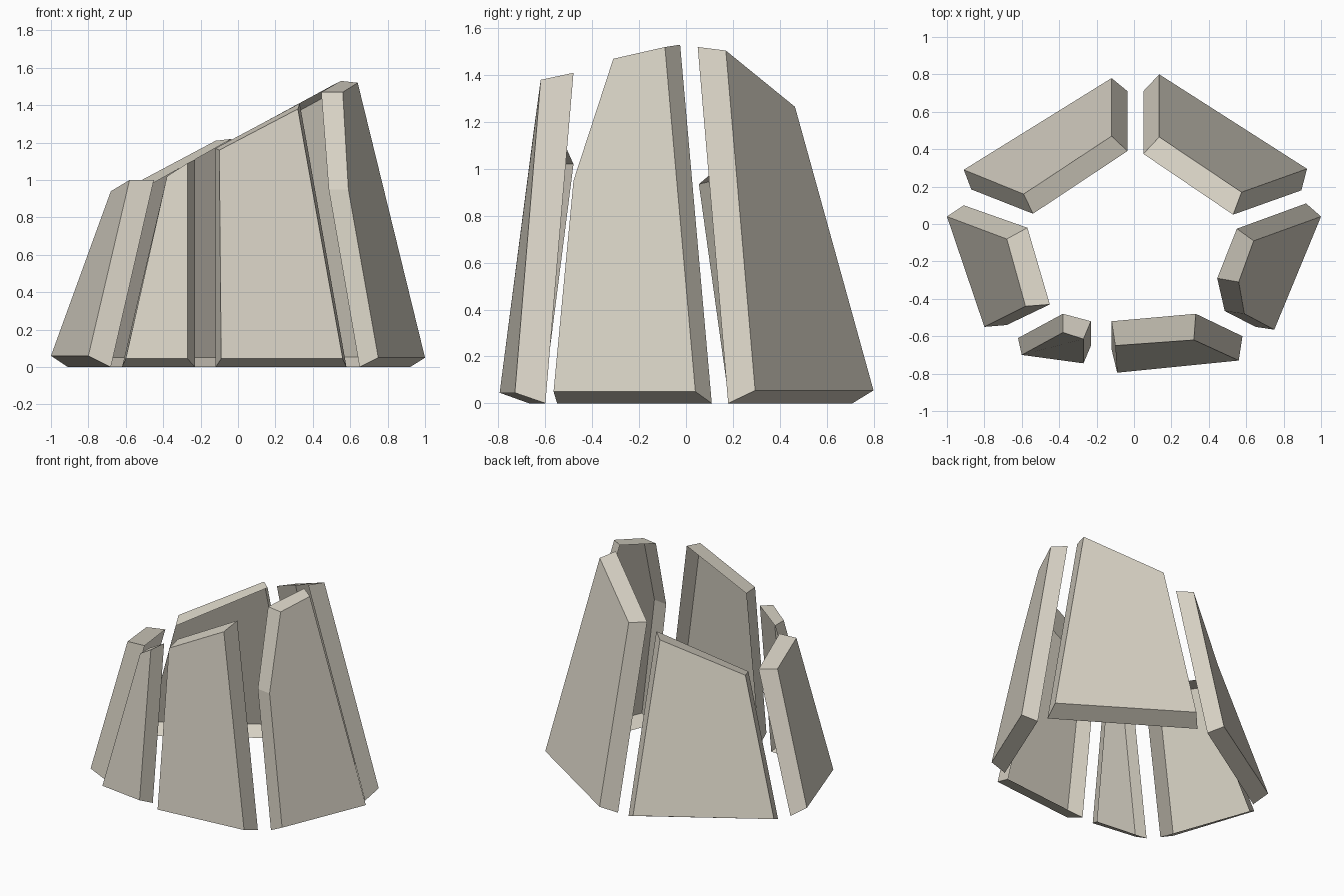
import bpy
import bmesh
from mathutils import Vector

cube = bpy.data.objects.get("Cube")
if cube:
    bpy.data.objects.remove(cube, do_unlink=True)


def make_material(name, colour):
    material = bpy.data.materials.new(name)
    material.use_nodes = True
    material.diffuse_color = colour
    shader = material.node_tree.nodes["Principled BSDF"]
    shader.inputs["Base Color"].default_value = colour
    shader.inputs["Roughness"].default_value = 0.9
    return material


stone = make_material("warm_grey_stone", (0.69, 0.65, 0.56, 1.0))


def slab(name, sill, outer_foot, outer_crown, inner_foot, inner_crown):
    """Leaning stone slab, hollow at the back: an outer face with a mitred rim.
    Feet are two plan points, crowns continue the outline from the second foot.
    The outer foot stands at the sill height, the inner foot on the ground."""
    bm = bmesh.new()
    outlines = []
    for foot, crown, height in ((outer_foot, outer_crown, sill),
                                (inner_foot, inner_crown, 0)):
        points = [Vector((x, y, height)) for x, y in foot]
        points += [Vector(point) for point in crown]
        outlines.append([bm.verts.new(point) for point in points])

    # Broad outer face, then the rim running back to the open inner outline
    outer, inner = outlines
    bm.faces.new(outer)
    count = len(outer)
    for i in range(count):
        j = (i + 1) % count
        bm.faces.new((outer[j], outer[i], inner[i], inner[j]))

    mesh = bpy.data.meshes.new(name)
    bm.to_mesh(mesh)
    bm.free()
    mesh.materials.append(stone)
    bpy.context.collection.objects.link(bpy.data.objects.new(name, mesh))


# Front pair: a narrow slab and a broad one
slab("front_right_slab", sill=.045,
     outer_foot=[(-.6, -.7), (-.27, -.745)],
     outer_crown=[(-.27, -.615, 1.09), (-.38, -.58, 1.02)],
     inner_foot=[(-.62, -.61), (-.23, -.65)],
     inner_crown=[(-.23, -.52, 1.11), (-.38, -.48, 1.02)])

slab("front_left_slab", sill=.045,
     outer_foot=[(-.09, -.795), (.56, -.73)],
     outer_crown=[(.32, -.62, 1.38), (-.1, -.65, 1.16)],
     inner_foot=[(-.12, -.67), (.58, -.6)],
     inner_crown=[(.33, -.48, 1.41), (-.12, -.52, 1.17)])

# Side pair: the taller one has a clipped front shoulder
slab("left_side_slab", sill=.05,
     outer_foot=[(.75, -.565), (1, .04)],
     outer_crown=[(.64, -.09, 1.52), (.56, -.31, 1.47), (.59, -.48, .95)],
     inner_foot=[(.65, -.55), (.92, .11)],
     inner_crown=[(.55, -.025, 1.53), (.445, -.29, 1.47), (.485, -.465, .95)])

slab("right_side_slab", sill=.06,
     outer_foot=[(-1, .04), (-.8, -.55)],
     outer_crown=[(-.58, -.44, 1), (-.68, -.08, .94)],
     inner_foot=[(-.91, .1), (-.68, -.54)],
     inner_crown=[(-.45, -.43, 1), (-.57, -.02, .93)])

# Back pair: broad slabs with tops rising to the left
slab("back_left_slab", sill=.055,
     outer_foot=[(.925, .295), (.135, .8)],
     outer_crown=[(.135, .465, 1.265), (.575, .17, 1.505)],
     inner_foot=[(.895, .18), (.05, .71)],
     inner_crown=[(.05, .375, 1.26), (.53, .05, 1.52)])

slab("back_right_slab", sill=.05,
     outer_foot=[(-.12, .78), (-.91, .29)],
     outer_crown=[(-.59, .16, .96), (-.12, .47, 1.21)],
     inner_foot=[(-.035, .71), (-.87, .185)],
     inner_crown=[(-.54, .055, .935), (-.035, .39, 1.22)])
